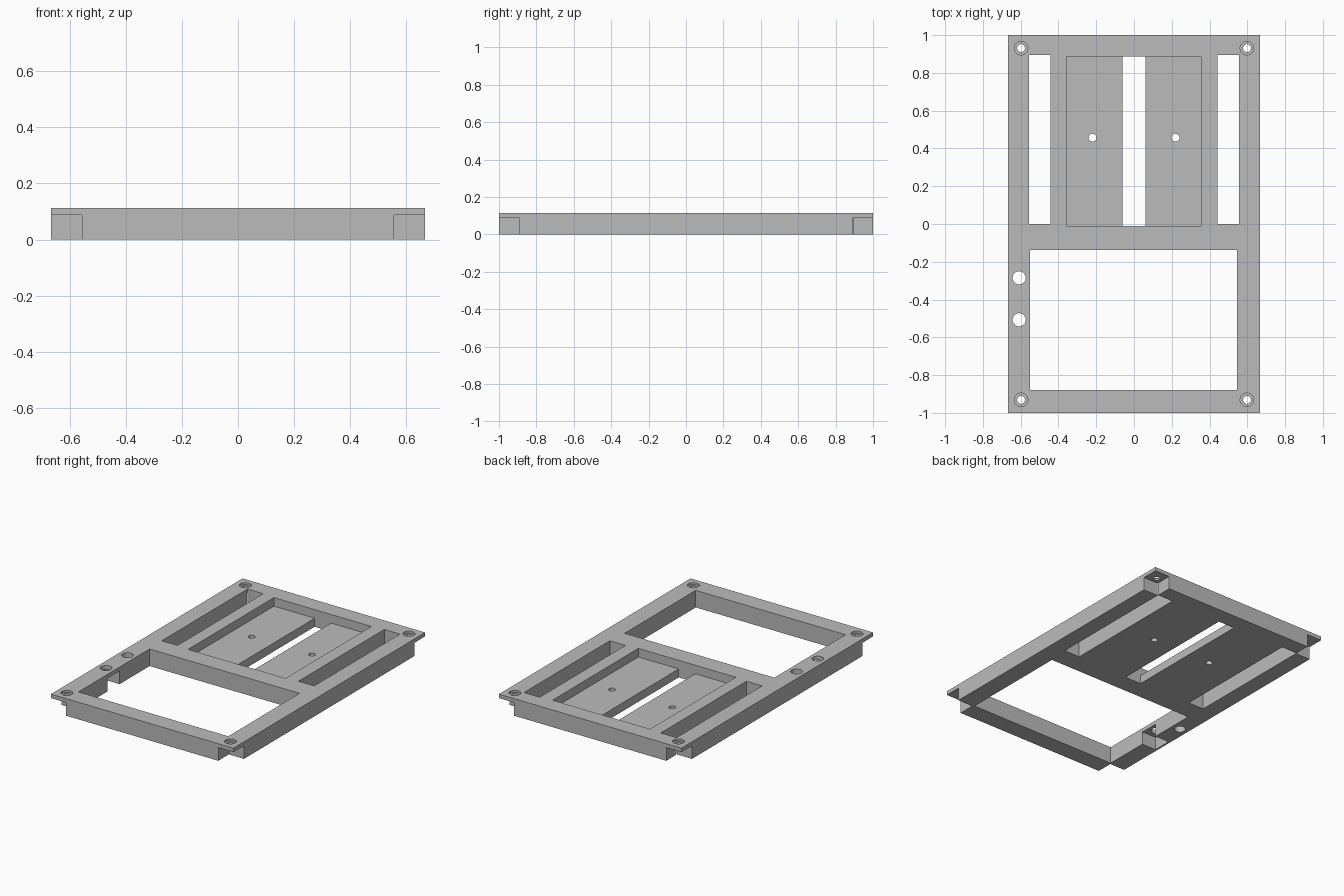
import bpy, bmesh, math
from mathutils import Matrix

if "Cube" in bpy.data.objects:
    bpy.data.objects.remove(bpy.data.objects["Cube"])

W, L, H = 0.667, 1.0, 0.113      # half width, half length, height
FLANGE = 0.087                   # underside of the thin corner tabs
FLOOR = 0.056                    # floor of the recessed bay

grey = bpy.data.materials.new("grey plastic")
grey.diffuse_color = (0.5, 0.5, 0.5, 1)
grey.use_nodes = True
grey.node_tree.nodes["Principled BSDF"].inputs["Base Color"].default_value = grey.diffuse_color


def make_object(name, bm):
    mesh = bpy.data.meshes.new(name)
    bm.to_mesh(mesh)
    bm.free()
    ob = bpy.data.objects.new(name, mesh)
    bpy.context.collection.objects.link(ob)
    return ob


def box(name, x0, x1, y0, y1, z0, z1):
    bm = bmesh.new()
    m = Matrix.Translation(((x0 + x1) / 2, (y0 + y1) / 2, (z0 + z1) / 2))
    m = m @ Matrix.Diagonal((x1 - x0, y1 - y0, z1 - z0, 1))
    bmesh.ops.create_cube(bm, size=1, matrix=m)
    return make_object(name, bm)


def cylinder(name, x, y, r, z0, z1):
    bm = bmesh.new()
    bmesh.ops.create_cone(bm, cap_ends=True, segments=32, radius1=r, radius2=r,
                          depth=z1 - z0,
                          matrix=Matrix.Translation((x, y, (z0 + z1) / 2)))
    return make_object(name, bm)


frame = box("mounting_frame", -W, W, -L, L, 0, H)
frame.data.materials.append(grey)
cutters = []

# Large window at the front, recessed bay and its central slot at the back
cutters.append(box("window_cut", -0.55, 0.545, -0.88, -0.137, -0.1, 0.3))
cutters.append(box("bay_cut", -0.358, 0.355, -0.01, 0.886, FLOOR, 0.3))
cutters.append(box("slot_cut", -0.06, 0.06, -0.01, 0.886, -0.1, 0.2))

# Long side slots and bay screw holes
for s in (-1, 1):
    x0, x1 = sorted((s * 0.442, s * 0.557))
    cutters.append(box("side_slot_cut", x0, x1, 0.0, 0.895, -0.1, 0.3))
    cutters.append(cylinder("screw_cut", s * 0.22, 0.457, 0.021, -0.1, 0.2))

# Corner notches underneath, with counterbored screw holes
for sx in (-1, 1):
    for sy in (-1, 1):
        x0, x1 = sorted((sx * 0.556, sx * 0.8))
        y0, y1 = sorted((sy * 0.89, sy * 1.2))
        cutters.append(box("corner_cut", x0, x1, y0, y1, -0.1, FLANGE))
        cx, cy = sx * 0.598, sy * 0.931
        cutters.append(cylinder("corner_hole_cut", cx, cy, 0.021, -0.05, 0.25))
        cutters.append(cylinder("counterbore_cut", cx, cy, 0.036, 0.1, 0.25))

# Two round holes in the left rail, one over a pocket open to the window
cutters.append(box("rail_pocket_cut", -0.655, -0.5, -0.575, -0.45, -0.1, FLANGE))
for y in (-0.285, -0.507):
    cutters.append(cylinder("rail_hole_cut", -0.608, y, 0.035, -0.05, 0.25))

# Carve every opening, then bake the result and drop the cutters
for c in cutters:
    c.hide_render = True
    mod = frame.modifiers.new(c.name, 'BOOLEAN')
    mod.operation = 'DIFFERENCE'
    mod.solver = 'EXACT'
    mod.object = c
bpy.context.view_layer.update()
deps = bpy.context.evaluated_depsgraph_get()
carved = bpy.data.meshes.new_from_object(frame.evaluated_get(deps))
frame.modifiers.clear()
frame.data = carved
for c in cutters:
    bpy.data.objects.remove(c)
carved.materials.clear()
carved.materials.append(grey)
for p in carved.polygons:
    p.material_index = 0

# Smooth the hole walls, keep the edges sharp
bpy.context.view_layer.objects.active = frame
frame.select_set(True)
bpy.ops.object.shade_smooth_by_angle(angle=math.radians(30))
